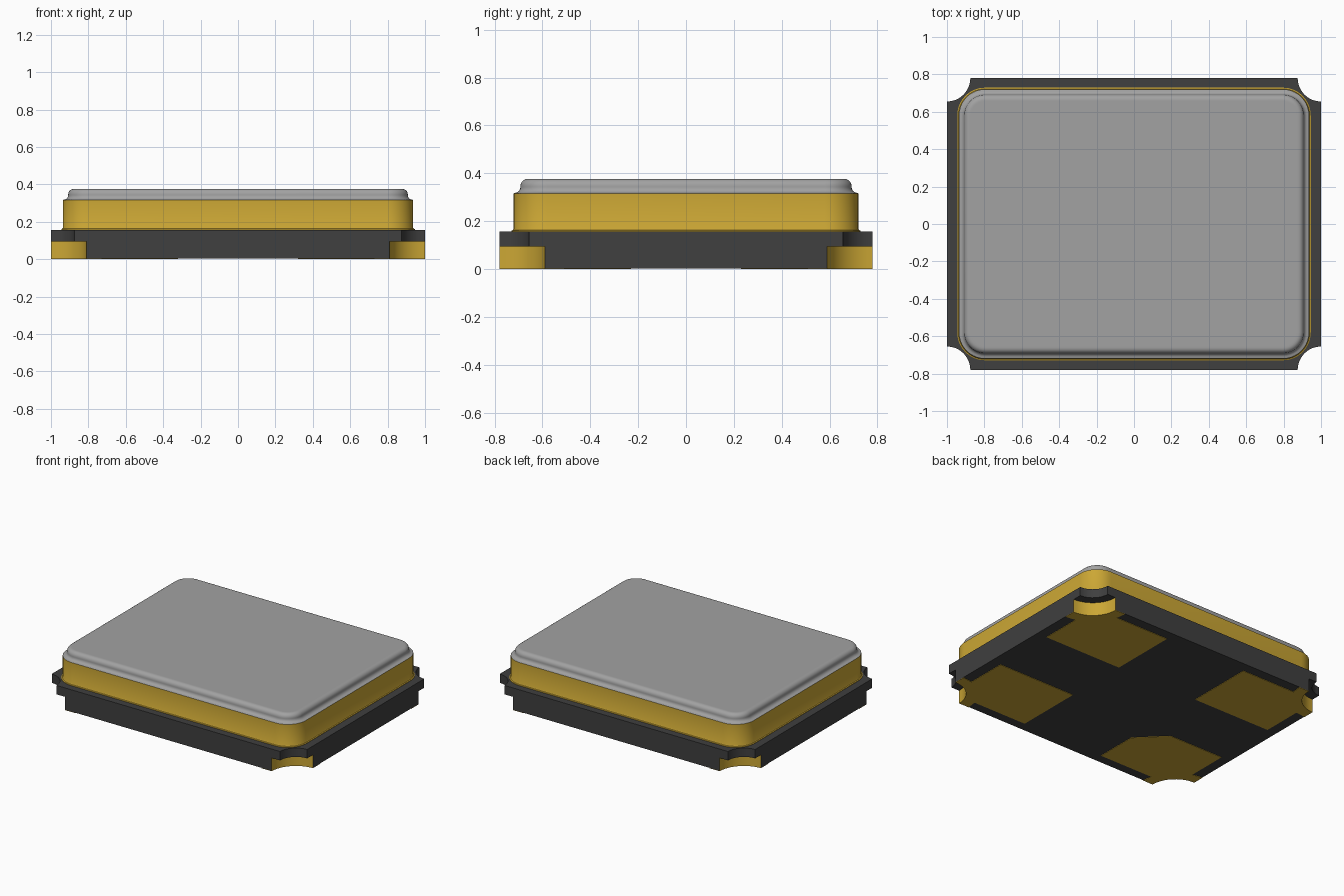
import bpy, bmesh, math

cube = bpy.data.objects.get("Cube")
if cube:
    bpy.data.objects.remove(cube, do_unlink=True)

HX, HY = 1.0, 0.78            # half size of the base
QUADRANTS = [(1, 1), (-1, 1), (-1, -1), (1, -1)]


def material(name, rgb):
    m = bpy.data.materials.new(name)
    m.use_nodes = True
    m.diffuse_color = (*rgb, 1)
    m.node_tree.nodes["Principled BSDF"].inputs["Base Color"].default_value = (*rgb, 1)
    return m


GOLD = material("gold", (0.60, 0.385, 0.035))
DARK = material("dark ceramic", (0.05, 0.05, 0.05))
GREY = material("lid grey", (0.36, 0.36, 0.36))


def loft(name, rings, mats, gold_rule=None):
    """Join equal-length (outline, z) rings into a closed solid."""
    bm = bmesh.new()
    loops = [[bm.verts.new((x, y, z)) for x, y in pts] for pts, z in rings]
    n = len(loops[0])
    for a, b in zip(loops, loops[1:]):
        for i in range(n):
            j = (i + 1) % n
            bm.faces.new((a[i], a[j], b[j], b[i]))
    bm.faces.new(loops[0][::-1])
    bm.faces.new(loops[-1])
    bmesh.ops.recalc_face_normals(bm, faces=bm.faces)
    if gold_rule:
        for f in bm.faces:
            f.material_index = int(gold_rule(f))
    me = bpy.data.meshes.new(name)
    bm.to_mesh(me)
    bm.free()
    for m in mats:
        me.materials.append(m)
    ob = bpy.data.objects.new(name, me)
    bpy.context.collection.objects.link(ob)
    bpy.ops.object.select_all(action='DESELECT')
    ob.select_set(True)
    bpy.context.view_layer.objects.active = ob
    bpy.ops.object.shade_smooth_by_angle(angle=math.radians(35))
    return ob


def notch(r, n=12):
    """Concave quarter arc cut into the +x +y corner."""
    return [(HX + r * math.cos(a), HY + r * math.sin(a))
            for a in (math.radians(270 - 90 * i / n) for i in range(n + 1))]


def mirrored(pts, sx, sy):
    out = [(x * sx, y * sy) for x, y in pts]
    return out if sx * sy > 0 else out[::-1]


def notched_rect(r):
    return [p for q in QUADRANTS for p in mirrored(notch(r), *q)]


def round_rect(hx, hy, r, n=10):
    corner = [(hx - r + r * math.cos(a), hy - r + r * math.sin(a))
              for a in (math.pi / 2 * i / n for i in range(n + 1))]
    return [p for q in QUADRANTS for p in mirrored(corner, *q)]


def shell(profile):
    """Rounded-rectangle rings from (inset, z) pairs."""
    return [(round_rect(0.936 - d, 0.72 - d, 0.14 - d), z) for d, z in profile]


# Ceramic base: lower layer with plated corner notches, upper layer with smaller ones
PAD_T, STEP, BASE_TOP = 0.003, 0.094, 0.157
low = notched_rect(0.19)


def in_notch(f):
    c = f.calc_center_median()
    return abs(f.normal.z) < 0.5 and math.hypot(HX - abs(c.x), HY - abs(c.y)) < 0.2


loft("base_lower_layer", [(low, PAD_T), (low, STEP)], [DARK, GOLD], in_notch)
top = notched_rect(0.125)
loft("base_upper_layer", [(top, STEP), (top, BASE_TOP)], [DARK])

# Contact pads, wrapping to the notches; the front -x pad has a cut inner corner
for sx, sy in QUADRANTS:
    inner = [(0.32, 0.41), (0.50, 0.23)] if (sx, sy) == (-1, -1) else [(0.32, 0.23)]
    pad = inner + [(0.925, 0.23), (0.925, 0.52), (HX, 0.51)] + notch(0.19) \
        + [(0.73, HY), (0.74, 0.71), (0.32, 0.71)]
    pad = mirrored(pad, sx, sy)
    side = ("front" if sy < 0 else "back") + ("_left" if sx > 0 else "_right")
    loft("pad_" + side, [(pad, 0), (pad, PAD_T)], [GOLD])

# Gold seal ring with a small flare at its foot
LID_Z = 0.316
loft("seal_ring", shell([(-0.009, BASE_TOP), (-0.009, 0.160), (-0.003, 0.163),
                         (0, 0.169), (0, LID_Z)]), [GOLD])

# Lid: cove around the rim, then a rounded top edge
steps = [math.pi / 2 * i / 6 for i in range(7)]
profile = [(0, LID_Z), (0.004, LID_Z + 0.002)]
profile += [(0.004 + 0.024 * math.sin(a), LID_Z + 0.002 + 0.024 * (1 - math.cos(a)))
            for a in steps[1:]]
profile += [(0.028 + 0.03 * (1 - math.cos(a)), 0.346 + 0.03 * math.sin(a)) for a in steps]
profile += [(0.066, 0.376)]
loft("lid", shell(profile), [GREY])
